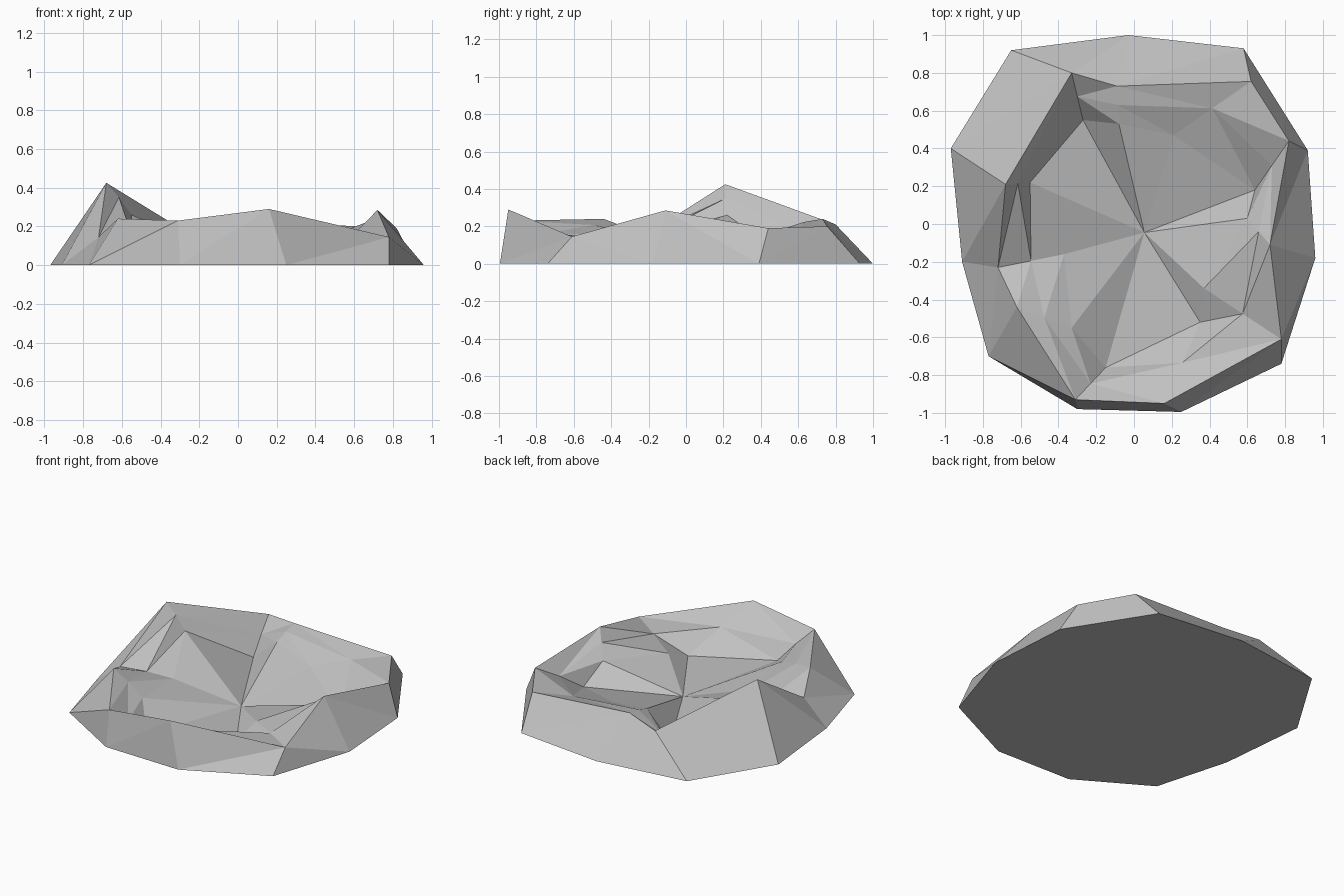
import bpy, bmesh
from mathutils import Vector

if "Cube" in bpy.data.objects:
    bpy.data.objects.remove(bpy.data.objects["Cube"])

# Foot outline, then the jagged rim, then the inner floor ring (same order, 11 spokes)
foot = [(-.65, .92), (-.03, 1.0), (.58, .93), (.92, .39), (.96, -.18), (.78, -.74),
        (.25, -.995), (-.30, -.98), (-.77, -.70), (-.91, -.20), (-.97, .40)]
rim = [(-.33, .80, .21), (-.09, .73, .24), (.62, .755, .20), (.82, .44, .19),
       (.72, -.11, .285), (.78, -.61, .145), (.16, -.95, .29), (-.31, -.93, .23),
       (-.62, -.44, .24), (-.72, -.23, .145), (-.68, .21, .425)]
floor = [(-.27, .55, .03), (-.08, .53, .19), (.21, .47, .13), (.64, .18, .01),
         (.60, .03, .14), (.37, -.34, .11), (.35, -.52, .03), (-.15, -.76, .04),
         (-.33, -.55, .16), (-.37, -.16, .13), (-.55, .22, .26)]
centre = (.055, -.045, .015)

stone = bpy.data.materials.new("grey stone")
stone.diffuse_color = (.53, .53, .53, 1)
stone.use_nodes = True
stone.node_tree.nodes["Principled BSDF"].inputs["Base Color"].default_value = stone.diffuse_color

bm = bmesh.new()


def ring(points):
    return [bm.verts.new(p) for p in points]


def bridge(a, b):
    """Join two rings with triangles."""
    n = len(a)
    for i in range(n):
        j = (i + 1) % n
        quad = bm.faces.new((a[i], a[j], b[j], b[i]))
        bmesh.ops.triangulate(bm, faces=[quad])


# Outer slope, inner slope with a halfway ring, and the sunken middle
slope = [Vector(r).lerp(Vector(f), .5) + Vector((0, 0, .008)) for r, f in zip(rim, floor)]
rings = [ring([(x, y, 0) for x, y in foot]), ring(rim), ring(slope), ring(floor)]
for a, b in zip(rings, rings[1:]):
    bridge(a, b)
middle = bm.verts.new(centre)
for i, v in enumerate(rings[-1]):
    bm.faces.new((v, rings[-1][(i + 1) % len(floor)], middle))

# Flat underside
bm.faces.new(rings[0])
bmesh.ops.recalc_face_normals(bm, faces=bm.faces[:])

mesh = bpy.data.meshes.new("crater_rock")
bm.to_mesh(mesh)
bm.free()
mesh.materials.append(stone)
bpy.context.collection.objects.link(bpy.data.objects.new("crater_rock", mesh))
